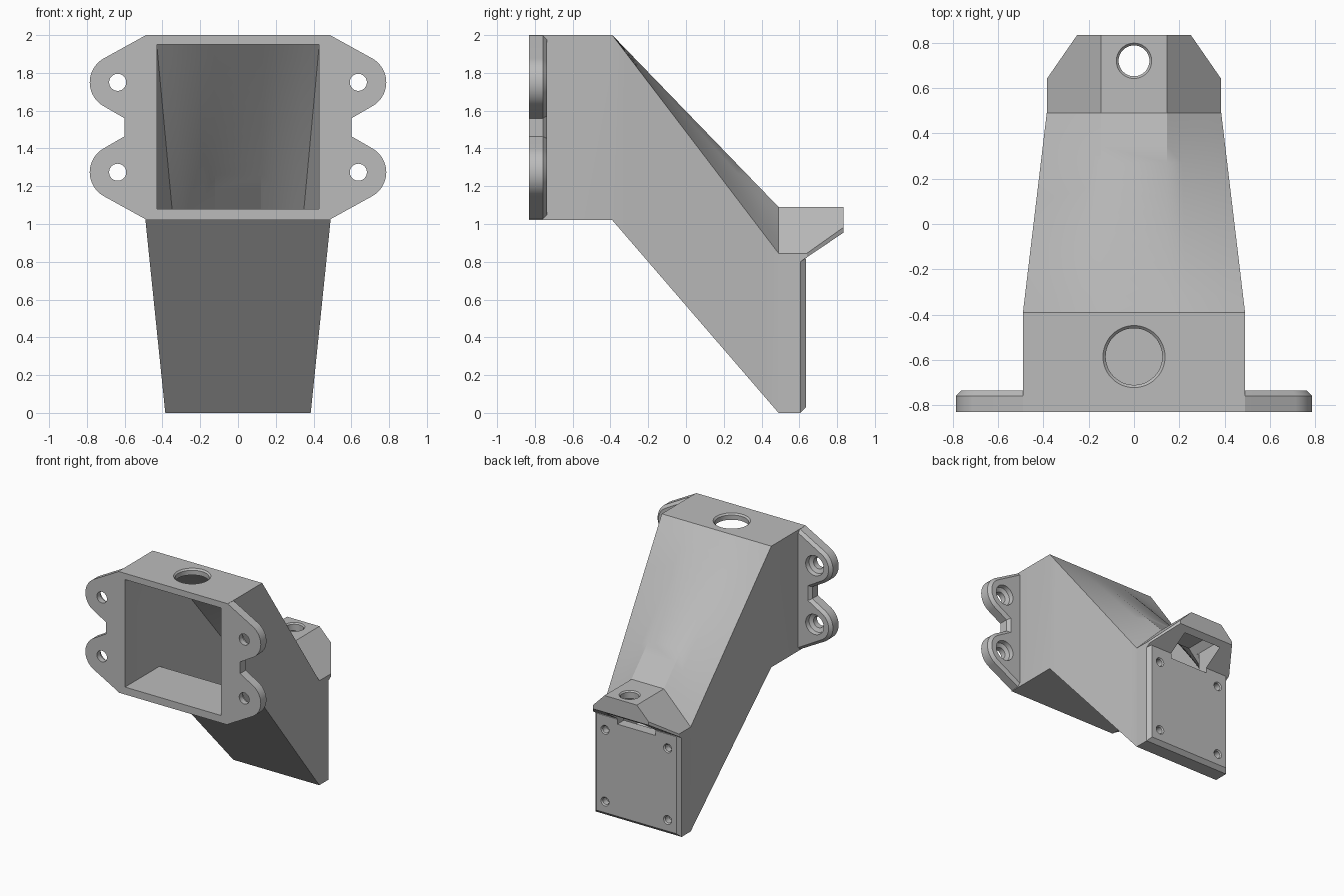
import bpy, bmesh, math
from mathutils import Vector, Matrix

if "Cube" in bpy.data.objects:
    bpy.data.objects.remove(bpy.data.objects["Cube"])

grey = bpy.data.materials.new("plain_grey")
grey.use_nodes = True
grey.diffuse_color = (0.5, 0.5, 0.5, 1)
grey.node_tree.nodes["Principled BSDF"].inputs["Base Color"].default_value = (0.5, 0.5, 0.5, 1)


def make(name, bm):
    bmesh.ops.recalc_face_normals(bm, faces=bm.faces)
    mesh = bpy.data.meshes.new(name)
    bm.to_mesh(mesh)
    bm.free()
    mesh.materials.append(grey)
    ob = bpy.data.objects.new(name, mesh)
    bpy.context.collection.objects.link(ob)
    return ob


def loft(name, rings):
    """Skin closed rings of equal length and cap both ends."""
    bm = bmesh.new()
    vs = [[bm.verts.new(p) for p in r] for r in rings]
    n = len(vs[0])
    for a, b in zip(vs, vs[1:]):
        for i in range(n):
            j = (i + 1) % n
            bm.faces.new((a[i], a[j], b[j], b[i]))
    bm.faces.new(vs[0])
    bm.faces.new(vs[-1])
    return make(name, bm)


def hull(name, half):
    """Convex solid from points mirrored across x."""
    bm = bmesh.new()
    for x, y, z in half:
        for s in (-1, 1):
            bm.verts.new((s * x, y, z))
    bmesh.ops.convex_hull(bm, input=bm.verts)
    bmesh.ops.dissolve_limit(bm, angle_limit=0.002, verts=bm.verts, edges=bm.edges)
    return make(name, bm)


def turned(name, profile, origin, axis):
    """Round solid from (radius, distance) pairs along an axis."""
    rot = Vector(axis).to_track_quat('Z', 'Y').to_matrix().to_4x4()
    place = Matrix.Translation(origin) @ rot
    turn = [math.tau * i / 48 for i in range(48)]
    return loft(name, [[place @ Vector((r * math.cos(a), r * math.sin(a), d)) for a in turn]
                       for r, d in profile])


def combine(ob, other, op):
    mod = ob.modifiers.new(op, 'BOOLEAN')
    mod.operation, mod.solver, mod.object = op, 'EXACT', other
    bpy.context.view_layer.objects.active = ob
    bpy.ops.object.modifier_apply(modifier=mod.name)
    bpy.data.objects.remove(other)


def section(y, w, bottom, shoulder, top_w, top):
    """Rectangle with a roof: flat crown of half width top_w, sloped shoulders."""
    right = [Vector((w, y, shoulder)).lerp(Vector((top_w, y, top)), i / 4) for i in range(5)]
    right = [Vector((w, y, bottom))] + right
    return right + [Vector((-p.x, p.y, p.z)) for p in reversed(right)]


def duct(name, mouth, tail, y0, y1):
    """Straight mouth, tapering ruled slope, straight tail."""
    a, b = section(-0.39, *mouth), section(0.49, *tail)
    slope = [[p.lerp(q, i / 12) for p, q in zip(a, b)] for i in range(13)]
    return loft(name, [section(y0, *mouth)] + slope + [section(y1, *tail)])


# Sloping duct body
body = duct("bracket_body", (0.49, 1.02, 2.0, 0.146, 2.0),
            (0.385, 0, 0.845, 0.145, 1.09), -0.83, 0.56)

# Chamfered rear plate
plate = [(0.385, y, z) for y in (0.5, 0.605) for z in (0, 0.83)]
plate += [(0.358, 0.635, 0.03), (0.358, 0.635, 0.815)]
combine(body, hull("rear_plate", plate), 'UNION')

# Overhanging hood
combine(body, hull("hood", [
    (0.385, 0.49, 0.845), (0.145, 0.49, 1.09), (0.145, 0.835, 1.09),
    (0.25, 0.835, 0.983), (0.25, 0.835, 0.955), (0.385, 0.64, 0.845),
    (0.385, 0.64, 0.824), (0.385, 0.605, 0.80), (0.385, 0.49, 0.80)]), 'UNION')


# Mounting ears: two rounded lobes each side, chamfered on the rear edge
def ear_outline(side, y, inset):
    r = 0.145 - inset
    arc = [math.radians(60 - 120 * i / 20) for i in range(21)]
    upper = [(0.64 + r * math.cos(a), 1.75 + r * math.sin(a)) for a in arc]
    notch_x = 0.6 - inset
    x, z = upper[-1]
    upper.append((notch_x, z - (x - notch_x) * math.tan(math.radians(30))))
    upper = [(0.46, 1.99 - inset), (0.489, 1.999 - inset)] + upper
    pts = upper + [(x, 3.024 - z) for x, z in reversed(upper)]
    return [(side * x, y, z) for x, z in pts]


for s in (-1, 1):
    combine(body, loft("mounting_ear", [ear_outline(s, -0.83, 0), ear_outline(s, -0.758, 0),
                                        ear_outline(s, -0.735, 0.023)]), 'UNION')

# Hollow interior and hood passage
combine(body, duct("interior", (0.43, 1.08, 1.95, 0.13, 1.95),
                   (0.325, 0.06, 0.82, 0.12, 1.03), -0.9, 0.55), 'DIFFERENCE')
combine(body, hull("hood_passage", [(0.17, y, z) for y in (0.53, 0.79) for z in (0.775, 0.98)]
                   + [(0.12, y, 1.03) for y in (0.53, 0.79)]), 'DIFFERENCE')

# Chamfered openings in the top of the mouth and the hood
for y, z, r, c in ((-0.585, 2.0, 0.125, 0.012), (0.72, 1.09, 0.068, 0.01)):
    combine(body, turned("cable_hole", [(r + c, 0.01), (r + c, 0), (r, -c), (r, -0.15)],
                         (0, y, z), (0, 0, 1)), 'DIFFERENCE')

# Counterbored ear holes and rear plate screw holes
for s in (-1, 1):
    for z in (1.75, 1.274):
        combine(body, turned("ear_hole", [(0.045, -0.02), (0.045, 0.045), (0.075, 0.06),
                                          (0.085, 0.12)], (s * 0.637, -0.83, z), (0, 1, 0)),
                'DIFFERENCE')
    for z in (0.12, 0.70):
        combine(body, turned("screw_hole", [(0.028, -0.06), (0.028, -0.01), (0.036, 0),
                                            (0.036, 0.02)], (s * 0.28, 0.635, z), (0, 1, 0)),
                'DIFFERENCE')

body.select_set(True)
bpy.context.view_layer.objects.active = body
bpy.ops.object.shade_smooth_by_angle(angle=math.radians(25))
